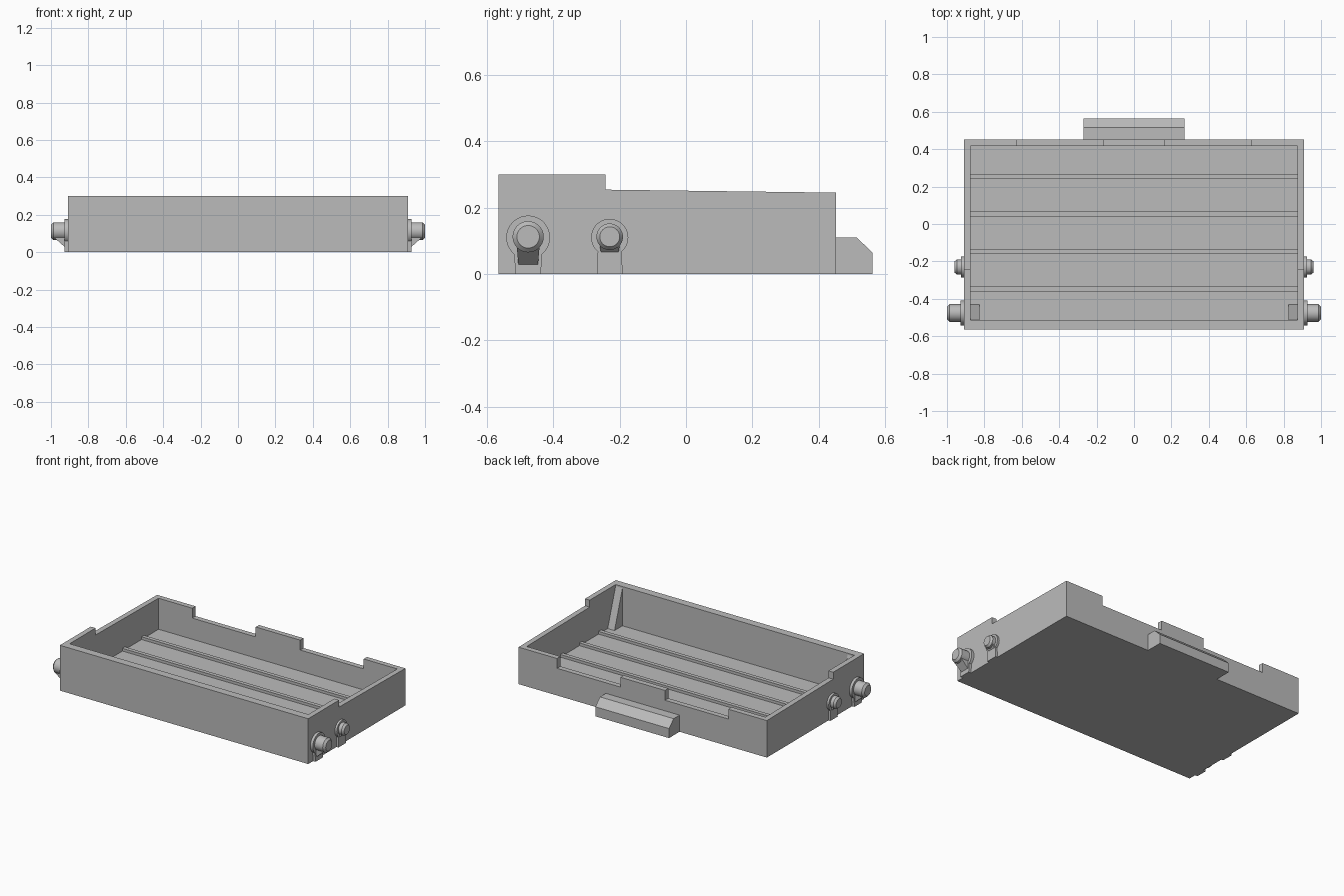
import bpy, bmesh, math
from mathutils import Vector

old = bpy.data.objects.get("Cube")
if old:
    bpy.data.objects.remove(old, do_unlink=True)

grey = bpy.data.materials.new("plain grey")
grey.use_nodes = True
colour = (0.5, 0.5, 0.5, 1)
grey.diffuse_color = colour
grey.node_tree.nodes["Principled BSDF"].inputs["Base Color"].default_value = colour


def finish(name, bm):
    bmesh.ops.recalc_face_normals(bm, faces=bm.faces)
    mesh = bpy.data.meshes.new(name)
    bm.to_mesh(mesh)
    bm.free()
    mesh.materials.append(grey)
    obj = bpy.data.objects.new(name, mesh)
    bpy.context.collection.objects.link(obj)
    return obj


def prism(name, outline, x0, x1):
    """Extrude a (y, z) outline from x0 to x1."""
    bm = bmesh.new()
    face = bm.faces.new([bm.verts.new((x0, y, z)) for y, z in outline])
    new = bmesh.ops.extrude_face_region(bm, geom=[face])["geom"]
    verts = [v for v in new if isinstance(v, bmesh.types.BMVert)]
    bmesh.ops.translate(bm, vec=(x1 - x0, 0, 0), verts=verts)
    return finish(name, bm)


def box(name, x0, x1, y0, y1, z0, z1):
    return prism(name, [(y0, z0), (y1, z0), (y1, z1), (y0, z1)], x0, x1)


def cut(target, cutter):
    cutter.hide_render = True
    mod = target.modifiers.new("cut", "BOOLEAN")
    mod.operation = "DIFFERENCE"
    mod.solver = "EXACT"
    mod.object = cutter
    bpy.context.view_layer.objects.active = target
    bpy.ops.object.modifier_apply(modifier=mod.name)
    bpy.data.objects.remove(cutter, do_unlink=True)


def smooth(obj):
    bpy.ops.object.select_all(action="DESELECT")
    obj.select_set(True)
    bpy.context.view_layer.objects.active = obj
    bpy.ops.object.shade_smooth_by_angle(angle=math.radians(30))


# Tray shell: side silhouette, hollowed, with two notches in the back wall
W, FRONT, BACK, FLOOR = 0.91, -0.565, 0.453, 0.04
IN_W, IN_FRONT, IN_BACK = 0.875, -0.513, 0.418
tray = prism("tray", [(FRONT, 0), (BACK, 0), (BACK, 0.245), (-0.242, 0.254),
                      (-0.242, 0.3), (FRONT, 0.3)], -W, W)
cut(tray, box("cavity_cutter", -IN_W, IN_W, IN_FRONT, IN_BACK, FLOOR, 0.5))
for s in (-1, 1):
    a, b = sorted((s * 0.163, s * 0.628))
    cut(tray, box("notch_cutter", a, b, IN_BACK - 0.02, 0.5, 0.18, 0.5))

# Ridges across the floor
for i in range(4):
    y = -0.347 + i * 0.2
    box(f"floor_rib_{i + 1}", -IN_W, IN_W, y - 0.013, y + 0.013, FLOOR - 0.01, FLOOR + 0.018)

# Chamfered catch on the back
prism("back_catch", [(BACK, 0), (0.563, 0), (0.563, 0.063), (0.515, 0.11), (BACK, 0.11)],
      -0.27, 0.27)


def peg(name, s, y, z, radius, tip, x_end):
    """Round peg with a chamfered end, pointing along x."""
    bm = bmesh.new()
    n = 32
    rings = []
    for x, r in ((W - 0.01, radius), (x_end - 0.013, radius), (x_end, tip)):
        rings.append([bm.verts.new((s * x, y + r * math.cos(k * math.tau / n),
                                    z + r * math.sin(k * math.tau / n))) for k in range(n)])
    for lo, hi in zip(rings, rings[1:]):
        for k in range(n):
            j = (k + 1) % n
            bm.faces.new((lo[k], lo[j], hi[j], hi[k]))
    bm.faces.new(rings[0])
    bm.faces.new(rings[-1])
    smooth(finish(name, bm))


def wedge(name, s, y, half, x0, x1, z0, z1):
    """Support under a peg, slightly narrower at its foot."""
    bm = bmesh.new()
    pts = [((x0, z0), half * 0.85), ((x1, z1), half), ((x1, z1 + 0.02), half),
           ((x0, z1 + 0.02), half)]
    sides = [[bm.verts.new((s * x, y + d * h, z)) for (x, z), h in pts] for d in (-1, 1)]
    for k in range(4):
        j = (k + 1) % 4
        bm.faces.new((sides[0][k], sides[0][j], sides[1][j], sides[1][k]))
    for side in sides:
        bm.faces.new(side)
    finish(name, bm)


def keyhole(y, z, r, foot):
    """Round-topped plate outline with a leg reaching the ground."""
    start = math.radians(-50)
    arc = [start + (math.pi - 2 * start) * k / 28 for k in range(29)]
    return ([(y - foot, 0), (y + foot, 0)] +
            [(y + r * math.cos(a), z + r * math.sin(a)) for a in arc])


# Peg sets, plus sloping corner gussets, on both sides
for side, s in (("left", 1), ("right", -1)):
    smooth(prism(f"{side}_front_plate", keyhole(-0.476, 0.11, 0.066, 0.038), s * (W - 0.01), s * 0.928))
    peg(f"{side}_front_peg", s, -0.476, 0.112, 0.047, 0.034, 1.0)
    wedge(f"{side}_front_support", s, -0.476, 0.034, 0.92, 0.983, 0.022, 0.078)

    smooth(prism(f"{side}_rear_plate", keyhole(-0.23, 0.11, 0.056, 0.039), s * (W - 0.01), s * 0.924))
    peg(f"{side}_rear_peg", s, -0.23, 0.112, 0.04, 0.03, 0.96)
    wedge(f"{side}_rear_support", s, -0.23, 0.03, 0.918, 0.945, 0.06, 0.085)

    prism(f"{side}_corner_gusset", [(IN_FRONT, FLOOR), (-0.43, FLOOR), (IN_FRONT, 0.29)],
          s * 0.825, s * IN_W)
